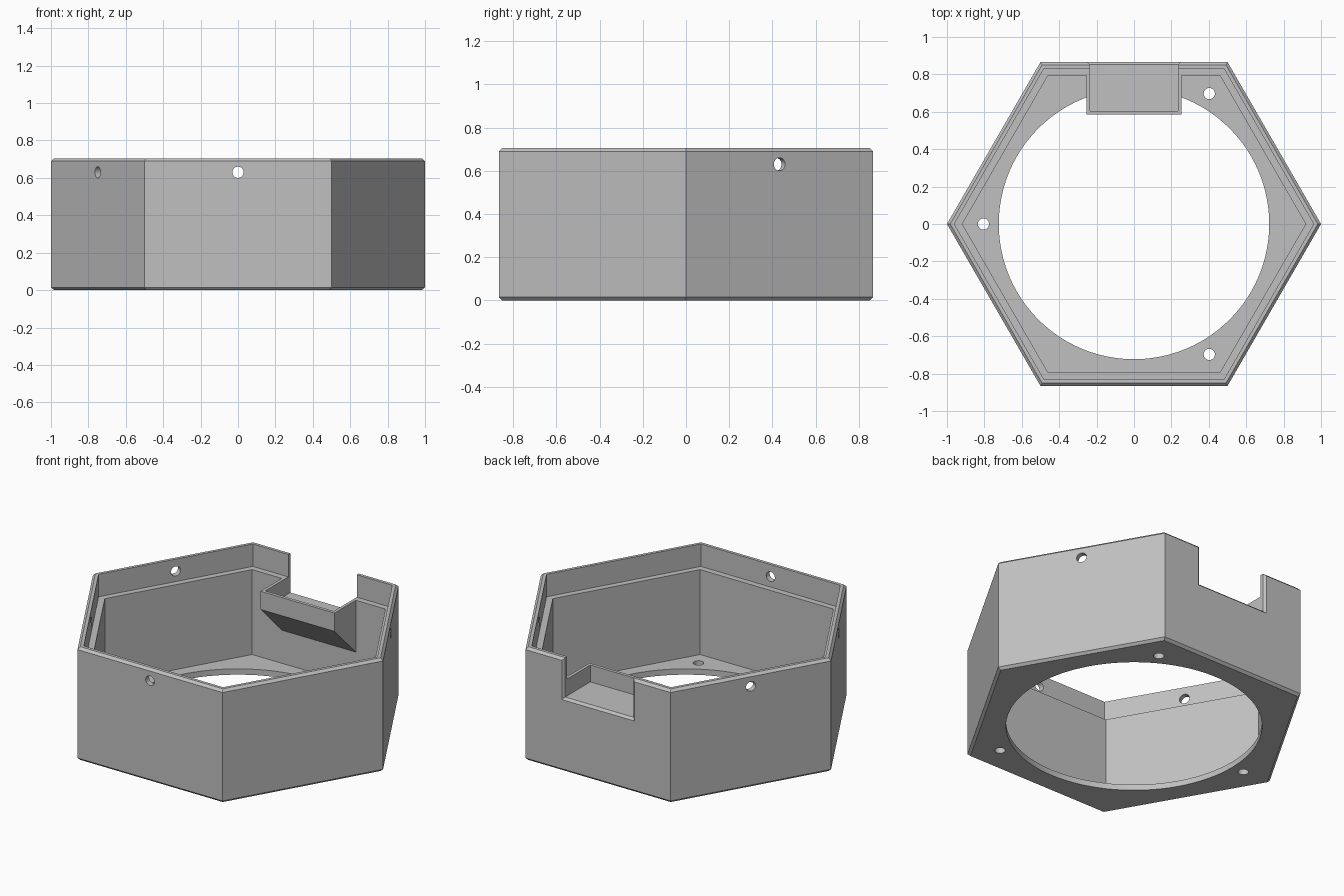
import bpy, bmesh
from math import sin, cos, radians, pi
from mathutils import Vector

cube = bpy.data.objects.get("Cube")
if cube:
    bpy.data.objects.remove(cube, do_unlink=True)

grey = bpy.data.materials.new("light grey")
grey.use_nodes = True
COLOUR = (0.53, 0.53, 0.53, 1)
grey.diffuse_color = COLOUR
grey.node_tree.nodes["Principled BSDF"].inputs["Base Color"].default_value = COLOUR


def loft(name, loops):
    """Solid skinned through matching loops of points, capped at both ends."""
    bm = bmesh.new()
    rings = [[bm.verts.new(p) for p in loop] for loop in loops]
    n = len(rings[0])
    for a, b in zip(rings, rings[1:]):
        for i in range(n):
            j = (i + 1) % n
            bm.faces.new((a[i], a[j], b[j], b[i]))
    bm.faces.new(rings[0][::-1])
    bm.faces.new(rings[-1])
    bmesh.ops.recalc_face_normals(bm, faces=bm.faces)
    mesh = bpy.data.meshes.new(name)
    bm.to_mesh(mesh)
    bm.free()
    mesh.materials.append(grey)
    obj = bpy.data.objects.new(name, mesh)
    bpy.context.collection.objects.link(obj)
    return obj


def circle(radius, z, sides):
    return [(radius * cos(2 * pi * i / sides), radius * sin(2 * pi * i / sides), z)
            for i in range(sides)]


def hexagon(apothem, z):
    return circle(apothem / cos(pi / 6), z, 6)


def cylinder(name, radius, depth, location, axis=(0, 0, 1), sides=32):
    obj = loft(name, [circle(radius, -depth / 2, sides), circle(radius, depth / 2, sides)])
    turn = Vector(axis).to_track_quat('Z', 'Y').to_matrix().to_4x4()
    obj.data.transform(turn)
    obj.data.transform(turn.Translation(location))
    return obj


def combine(target, tool, operation):
    bpy.context.view_layer.objects.active = target
    mod = target.modifiers.new("combine", 'BOOLEAN')
    mod.operation = operation
    mod.solver = 'EXACT'
    mod.object = tool
    tool.hide_render = True
    bpy.ops.object.modifier_apply(modifier=mod.name)
    bpy.data.objects.remove(tool, do_unlink=True)


# Hexagonal shell: chamfered outside, stepped ledge inside, thin floor
APOTHEM, HEIGHT, CHAMFER = 0.866, 0.705, 0.015
LEDGE, FLOOR = 0.565, 0.036
shell = loft("hexagonal_housing", [
    hexagon(APOTHEM - CHAMFER, 0),
    hexagon(APOTHEM, CHAMFER),
    hexagon(APOTHEM, HEIGHT - CHAMFER),
    hexagon(APOTHEM - CHAMFER, HEIGHT),
    hexagon(0.832, HEIGHT),
    hexagon(0.832, LEDGE),
    hexagon(0.795, LEDGE),
    hexagon(0.795, FLOOR),
])

# Tray bracket with a sloped underside, behind the back wall
side = [(0.585, LEDGE), (0.585, 0.452), (0.825, 0.212), (0.825, LEDGE)]
tray = loft("tray", [[(x, y, z) for y, z in side] for x in (-0.255, 0.255)])
combine(shell, tray, 'UNION')


# Notch through the back wall, flaring at the outer face
def notch_section(y, half, bottom):
    return [(-half, y, bottom), (half, y, bottom), (half, y, 1), (-half, y, 1)]


notch = loft("notch", [
    notch_section(0.605, 0.236, 0.46),
    notch_section(0.852, 0.236, 0.46),
    notch_section(0.882, 0.266, 0.43),
])
combine(shell, notch, 'DIFFERENCE')

# Large round floor opening
combine(shell, cylinder("floor_opening", 0.723, 0.2, (0, 0, 0), sides=96), 'DIFFERENCE')

# Screw holes through the floor
for angle in (60, 180, 300):
    a = radians(angle)
    spot = (0.805 * cos(a), 0.805 * sin(a), 0)
    combine(shell, cylinder("floor_hole", 0.03, 0.2, spot), 'DIFFERENCE')

# Pin holes through the lip of the walls
for angle in (30, 150, 210, 270):
    a = radians(angle)
    spot = (0.86 * cos(a), 0.86 * sin(a), 0.63)
    combine(shell, cylinder("wall_hole", 0.03, 0.16, spot, (cos(a), sin(a), 0)), 'DIFFERENCE')

# Smooth round holes, crisp edges elsewhere
bpy.ops.object.select_all(action='DESELECT')
shell.select_set(True)
bpy.context.view_layer.objects.active = shell
bpy.ops.object.shade_smooth_by_angle(angle=radians(25))
